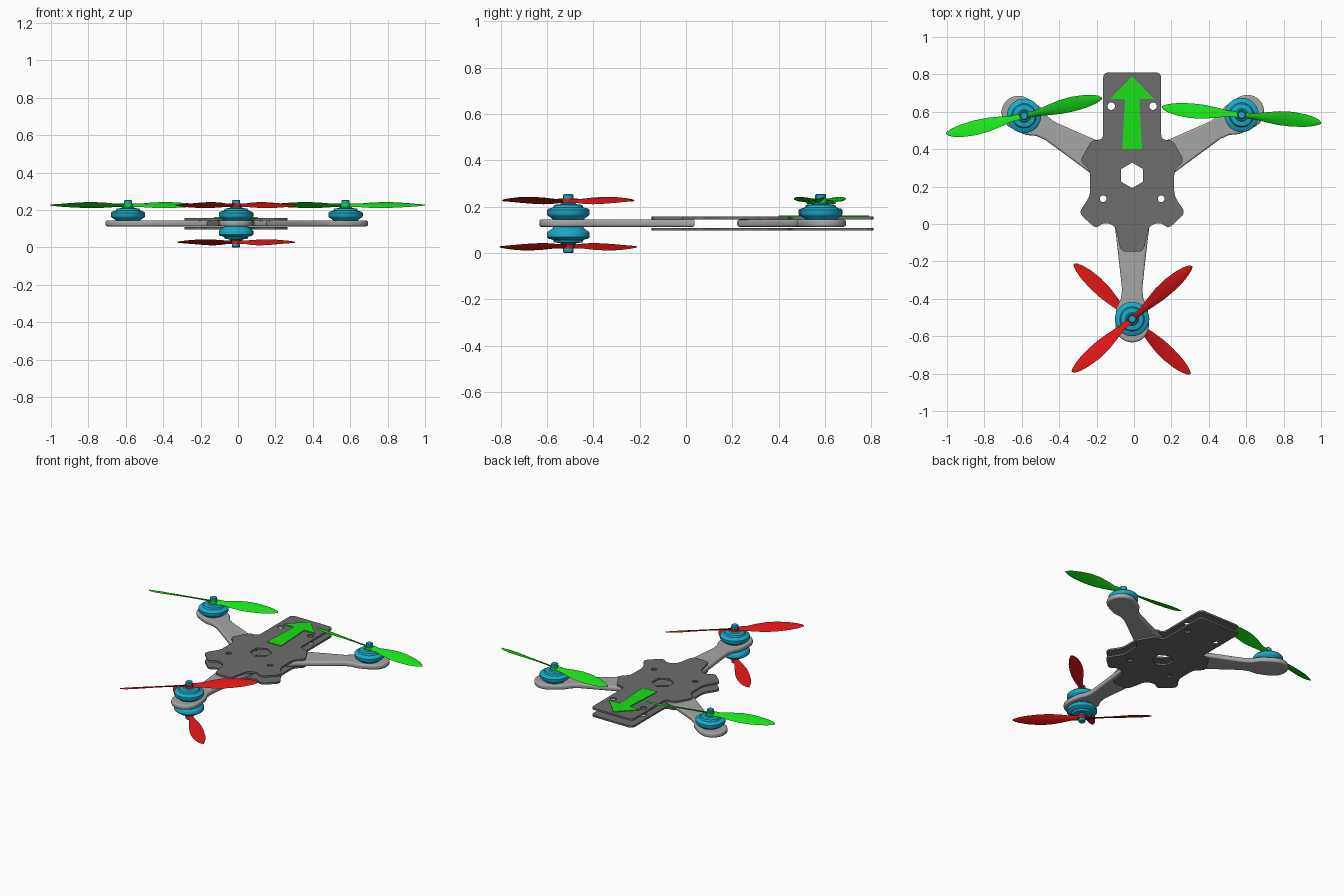
import bpy, bmesh, math
from mathutils import Matrix, Vector

if "Cube" in bpy.data.objects:
    bpy.data.objects.remove(bpy.data.objects["Cube"], do_unlink=True)


def material(name, r, g, b):
    m = bpy.data.materials.new(name)
    m.use_nodes = True
    m.diffuse_color = (r, g, b, 1)
    m.node_tree.nodes["Principled BSDF"].inputs["Base Color"].default_value = (r, g, b, 1)
    return m


ARM = material("light grey", 0.38, 0.38, 0.38)
PLATE = material("dark grey", 0.155, 0.155, 0.155)
TEAL = material("teal blue", 0.01, 0.4, 0.58)
GREEN = material("bright green", 0.01, 0.75, 0.01)
RED = material("red", 0.72, 0.008, 0.008)

CX, MID = -0.01, 0.127      # symmetry axis and mid height


def finish(ob, mat, matrix, angle=35):
    ob.data.materials.clear()
    ob.data.materials.append(mat)
    ob.matrix_world = matrix
    bpy.ops.object.select_all(action="DESELECT")
    ob.select_set(True)
    bpy.context.view_layer.objects.active = ob
    bpy.ops.object.shade_smooth_by_angle(angle=math.radians(angle))
    return ob


def rounded(points, radius, steps=4):
    """Soften each corner of a closed outline."""
    out = []
    for i, p in enumerate(points):
        p = Vector(p)
        a, b = Vector(points[i - 1]) - p, Vector(points[(i + 1) % len(points)]) - p
        a *= min(radius / a.length, 0.45)
        b *= min(radius / b.length, 0.45)
        for k in range(steps + 1):
            t = k / steps
            out.append(p + a * (1 - t) ** 2 + b * t ** 2)
    return out


def ring(x, y, r, n, start=0.0):
    return [(x + r * math.cos(start + math.tau * k / n),
             y + r * math.sin(start + math.tau * k / n)) for k in range(n)]


def mirrored(half):
    return half + [(-x, y) for x, y in reversed(half)]


def slab(name, outlines, thickness, mat, matrix, bevel=0.0):
    """Filled flat shape with holes, extruded about its own mid plane."""
    cu = bpy.data.curves.new(name, "CURVE")
    cu.dimensions, cu.fill_mode = "2D", "BOTH"
    cu.extrude = thickness / 2 - bevel
    cu.bevel_depth, cu.bevel_resolution, cu.offset = bevel, 2, -bevel
    for pts in outlines:
        s = cu.splines.new("POLY")
        s.points.add(len(pts) - 1)
        for sp, p in zip(s.points, pts):
            sp.co = (p[0], p[1], 0, 1)
        s.use_cyclic_u = True
    ob = bpy.data.objects.new(name, cu)
    bpy.context.collection.objects.link(ob)
    bpy.ops.object.select_all(action="DESELECT")
    ob.select_set(True)
    bpy.context.view_layer.objects.active = ob
    bpy.ops.object.convert(target="MESH")
    return finish(bpy.context.view_layer.objects.active, mat, matrix)


def mesh_object(name, bm, mat, matrix):
    bmesh.ops.recalc_face_normals(bm, faces=bm.faces)
    me = bpy.data.meshes.new(name)
    bm.to_mesh(me)
    bm.free()
    ob = bpy.data.objects.new(name, me)
    bpy.context.collection.objects.link(ob)
    return finish(ob, mat, matrix)


def lathe(name, profile, mat, matrix, sides=32):
    bm = bmesh.new()
    vs = [bm.verts.new((r, 0, z)) for r, z in profile]
    es = [bm.edges.new(p) for p in zip(vs, vs[1:])]
    bmesh.ops.spin(bm, geom=vs + es, cent=(0, 0, 0), axis=(0, 0, 1),
                   angle=math.tau, steps=sides)
    bmesh.ops.remove_doubles(bm, verts=bm.verts, dist=1e-5)
    return mesh_object(name, bm, mat, matrix)


# Two body plates with a hexagonal window and screw holes
half = [(0.155, 0.81), (0.155, 0.45), (0.215, 0.45), (0.28, 0.335), (0.225, 0.29),
        (0.225, 0.15), (0.285, 0.06), (0.195, -0.025), (0.15, 0.01), (0.09, -0.01),
        (0.06, -0.148)]
holes = [ring(0, 0.26, 0.068, 6, math.pi / 6)]
for side in (-1, 1):
    holes += [ring(side * 0.112, 0.63, 0.02, 20), ring(side * 0.155, 0.135, 0.018, 20)]
for name, z in (("top_plate", MID + 0.024), ("bottom_plate", MID - 0.024)):
    slab(name, [rounded(mirrored(half), 0.03)] + holes, 0.012, PLATE,
         Matrix.Translation((CX, 0, z)))

# Direction arrow on the top plate
slab("direction_arrow",
     [mirrored([(0.0001, 0.79), (0.118, 0.668), (0.038, 0.668), (0.053, 0.4)])],
     0.006, GREEN, Matrix.Translation((CX, 0, MID + 0.032)))

# Outline of one arm, motor axis at the origin, pointing along +x
edge = [(-0.545, 0.098), (-0.36, 0.076), (-0.16, 0.054), (-0.11, 0.06), (-0.06, 0.083),
        (0.0, 0.09)]
tip = [(0.035 + 0.09 * math.cos(a), 0.09 * math.sin(a))
       for a in (math.pi / 2 - math.pi * k / 16 for k in range(17))]
arm_outline = edge + tip + [(x, -y) for x, y in reversed(edge)]

motor_profile = [(0, 0.012), (0.062, 0.012), (0.07, 0.022), (0.088, 0.034), (0.092, 0.04),
                 (0.092, 0.058), (0.086, 0.064), (0.066, 0.07), (0.06, 0.081),
                 (0.035, 0.084), (0.03, 0.09), (0, 0.09)]
hub_profile = [(0, 0.085), (0.026, 0.085), (0.026, 0.108), (0, 0.108)]
nut_profile = [(0, 0.106), (0.022, 0.106), (0.022, 0.123), (0.018, 0.127), (0, 0.127)]

# Blade stations: radius, leading edge, trailing edge
stations = [(0.01, 0.018, -0.018), (0.07, 0.018, -0.018), (0.13, 0.032, -0.028),
            (0.2, 0.045, -0.036), (0.27, 0.048, -0.036), (0.34, 0.041, -0.03),
            (0.39, 0.029, -0.019), (0.415, 0.018, -0.009), (0.427, 0.006, -0.003)]


def propeller(name, mat, matrix):
    """Two twisted, lens-section blades."""
    bm = bmesh.new()
    for turn in (0, math.pi):
        rows = []
        for r, lead, trail in stations:
            pitch = math.radians(34 - 52 * r)
            c, h, mid = (lead + trail) / 2, (lead - trail) / 2, 0.006 * (1 - r)
            section = [(lead, 0), (c + h * 0.4, mid), (c - h * 0.4, mid),
                       (trail, 0), (c - h * 0.4, -mid / 2), (c + h * 0.4, -mid / 2)]
            m = Matrix.Rotation(turn, 4, "Z") @ Matrix.Rotation(pitch, 4, "X")
            rows.append([bm.verts.new(m @ Vector((r, y, z)) + Vector((0, 0, 0.098)))
                         for y, z in section])
        for a, b in zip(rows, rows[1:]):
            for k in range(6):
                j = (k + 1) % 6
                bm.faces.new((a[k], a[j], b[j], b[k]))
        bm.faces.new(rows[0])
        bm.faces.new(rows[-1])
    return mesh_object(name, bm, mat, matrix)


def power_unit(name, base, angle, color):
    """Motor, propeller, hub and nut stacked on one axis."""
    lathe(name + "_motor", motor_profile, TEAL, base)
    propeller(name + "_propeller", color,
              base @ Matrix.Rotation(math.radians(angle), 4, "Z"))
    lathe(name + "_propeller_hub", hub_profile, color, base, 20)
    lathe(name + "_nut", nut_profile, TEAL, base, 16)


# Three arms, each with a motor on top
for name, x, y, heading, spin, color in (
        ("left_arm", 0.575, 0.583, 30, -6, GREEN),
        ("right_arm", -0.588, 0.578, 150, 12.5, GREEN),
        ("tail_arm", CX, -0.508, 270, 41, RED)):
    base = Matrix.Translation((x, y, MID + 0.002))
    slab(name, [arm_outline], 0.032, ARM,
         base @ Matrix.Rotation(math.radians(heading), 4, "Z"), bevel=0.01)
    power_unit(name + "_upper", Matrix.Translation((x, y, MID)), spin, color)

# Second, inverted motor under the tail arm
power_unit("tail_arm_lower", Matrix.Translation((CX, -0.508, MID))
           @ Matrix.Rotation(math.pi, 4, "X"), -137, RED)
